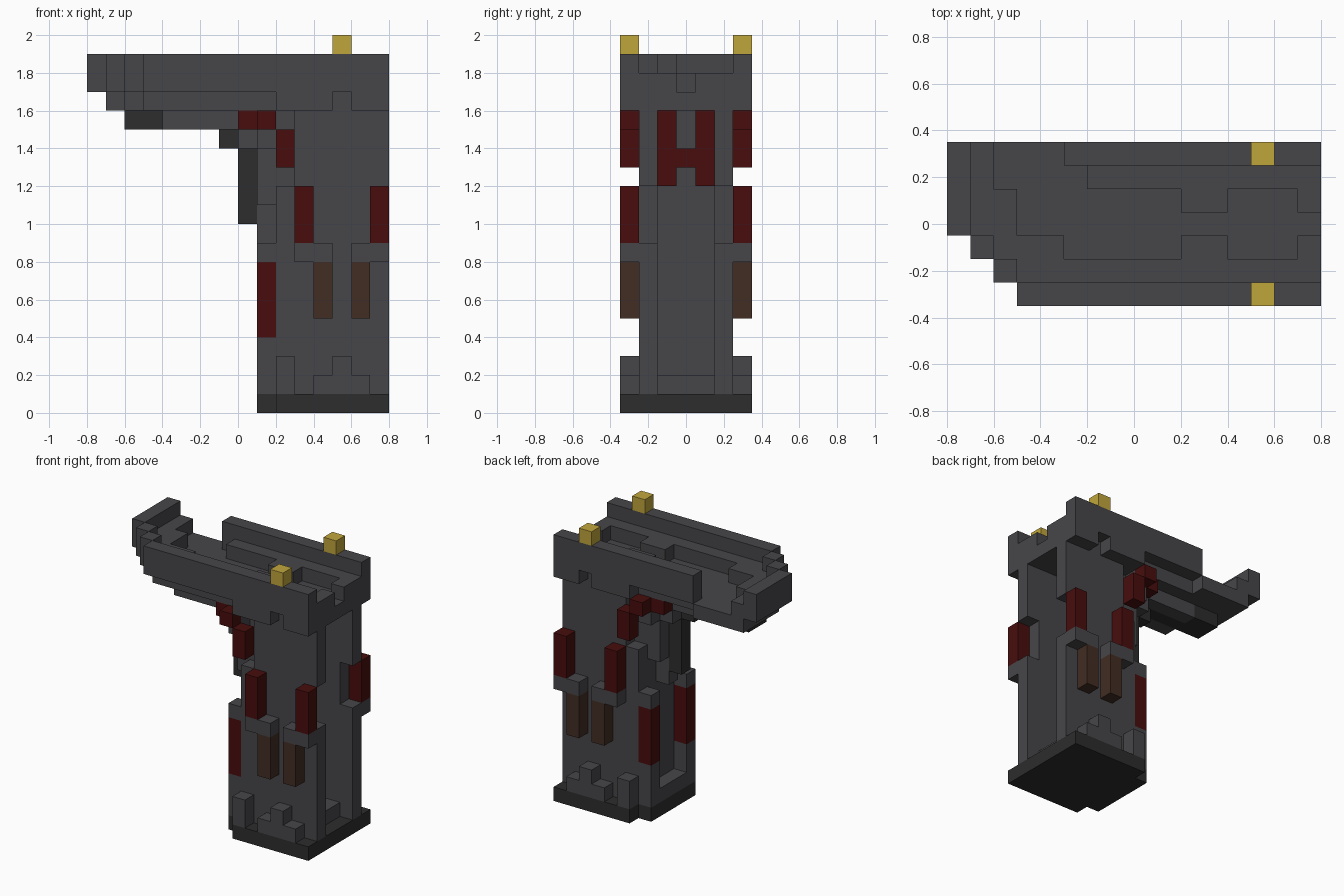
import bpy
import bmesh
from mathutils import Matrix, Vector

if "Cube" in bpy.data.objects:
    bpy.data.objects.remove(bpy.data.objects["Cube"], do_unlink=True)

UNIT = 0.1                            # edge of one block
ORIGIN = Vector((-0.8, -0.35, 0.0))   # corner of the block grid
WIDTH = 7                             # blocks from front to back


def make_material(name, color):
    mat = bpy.data.materials.new(name)
    mat.use_nodes = True
    rgba = (*color, 1.0)
    mat.diffuse_color = rgba
    mat.node_tree.nodes["Principled BSDF"].inputs["Base Color"].default_value = rgba
    return mat


stone = make_material("grey stone", (0.062, 0.061, 0.067))
dark = make_material("dark stone", (0.026, 0.026, 0.026))
red = make_material("deep red", (0.065, 0.004, 0.004))
brown = make_material("brown wood", (0.054, 0.026, 0.017))
gold = make_material("gold", (0.53, 0.38, 0.045))


def add_box(bm, x, y, z):
    """Add a block; each argument is a (start, end) pair in grid units."""
    low = Vector((x[0], y[0], z[0]))
    high = Vector((x[1], y[1], z[1]))
    center = ORIGIN + (low + high) * (UNIT / 2)
    size = (high - low) * UNIT
    matrix = Matrix.Translation(center) @ Matrix.Diagonal((*size, 1.0))
    bmesh.ops.create_cube(bm, size=1.0, matrix=matrix)


def make_part(name, material, boxes, mirror=False):
    """One object made of blocks, optionally repeated on the back side."""
    bm = bmesh.new()
    for x, y, z in boxes:
        add_box(bm, x, y, z)
        if mirror:
            add_box(bm, x, (WIDTH - y[1], WIDTH - y[0]), z)
    mesh = bpy.data.meshes.new(name)
    bm.to_mesh(mesh)
    bm.free()
    mesh.materials.append(material)
    obj = bpy.data.objects.new(name, mesh)
    bpy.context.collection.objects.link(obj)
    return obj


FRONT = (0, 1)      # decoration layer outside the wall
WALL = (1, 2)       # side wall layer
CORE = (2, 5)       # between the two walls
SPINE = (3, 4)      # centre layer

# Base slab with its narrower nose
make_part("base", dark, [
    ((10, 16), (0, 7), (0, 1)),
    ((9, 10), (1, 6), (0, 1)),
])

# Side walls, set back beside the upper red corner posts
make_part("side_walls", stone, [
    ((10, 16), WALL, (1, 9)),
    ((10, 15), WALL, (9, 12)),
    ((11, 16), WALL, (12, 16)),
], mirror=True)

# Wall between the sides and the low step in both recesses
make_part("core_wall", stone, [((10, 11), CORE, (1, 16))])
make_part("recess_step", stone, [
    ((9, 10), CORE, (1, 2)),
    ((11, 15), CORE, (1, 2)),
])

# Narrow posts at the nose of the tower
make_part("nose_posts", stone, [
    ((9, 10), WALL, (1, 4)),
    ((9, 10), WALL, (8, 9)),
], mirror=True)
make_part("nose_post_bands", red, [((9, 10), WALL, (4, 8))], mirror=True)

# Stepped bracket carrying the arm
make_part("bracket", stone, [
    ((9, 10), SPINE, (9, 11)),
    ((9, 10), CORE, (11, 16)),
    ((8, 9), CORE, (14, 16)),
])
make_part("bracket_shoulders", stone, [((9, 10), WALL, (14, 16))], mirror=True)
make_part("bracket_spine", dark, [
    ((8, 9), SPINE, (10, 14)),
    ((7, 8), SPINE, (14, 15)),
])

# Stone footings on both sides
make_part("footings", stone, [
    ((10, 11), FRONT, (1, 3)),
    ((12, 15), FRONT, (1, 2)),
    ((13, 14), FRONT, (2, 3)),
], mirror=True)

# Wooden hangings under stone ledges
make_part("wood_panels", brown, [
    ((x, x + 1), FRONT, (5, 8)) for x in (12, 14)
], mirror=True)
make_part("ledges", stone, [
    ((x, x + 2), FRONT, (8, 9)) for x in (11, 14)
], mirror=True)

# Red trim climbing towards the arm
make_part("red_posts", red, [
    ((x, x + 1), FRONT, (9, 12)) for x in (11, 15)
], mirror=True)
make_part("red_steps", red, [
    ((10, 11), FRONT, (13, 15)),
    ((9, 10), FRONT, (15, 16)),
    ((8, 9), WALL, (15, 16)),
], mirror=True)

# Red emblem frame inside the open recess
make_part("inner_frame_sides", red, [((11, 12), (2, 3), (12, 16))], mirror=True)
make_part("inner_frame_bar", red, [((11, 12), SPINE, (13, 14))])

# Deck of the arm and roof
make_part("deck", stone, [
    ((1, 2), (3, 7), (16, 17)),
    ((2, 3), (2, 7), (16, 17)),
    ((3, 5), (1, 7), (16, 17)),
    ((5, 16), (1, 6), (16, 17)),
])

# Underside of the arm
make_part("keel_sides", stone, [((4, 8), (2, 3), (15, 16))], mirror=True)
make_part("keel", dark, [
    ((2, 4), (3, 5), (15, 16)),
    ((4, 8), SPINE, (15, 16)),
])

# Roof side skirts, notched below the gold finials
make_part("skirts", stone, [
    ((10, 13), FRONT, (16, 17)),
    ((14, 16), FRONT, (16, 17)),
], mirror=True)

# Raised rim: long rails and the stepped tip
RIM = (17, 19)
make_part("rim", stone, [
    ((3, 16), FRONT, RIM),
    ((5, 16), (6, 7), RIM),
    ((2, 3), (1, 2), RIM),
    ((1, 2), (2, 3), RIM),
    ((0, 1), (3, 7), RIM),
])

# Lower lip running inside the rim
LIP = (17, 18)
make_part("tip_lip", stone, [
    ((1, 2), (3, 7), LIP),
    ((2, 3), (2, 5), LIP),
    ((3, 5), (1, 3), LIP),
    ((5, 6), WALL, LIP),
])
make_part("roof_lip", stone, [
    ((6, 16), WALL, LIP),
    ((10, 12), (2, 3), LIP),
    ((15, 16), (2, 3), LIP),
], mirror=True)

# Gold finials on the rails
make_part("finials", gold, [((13, 14), FRONT, (19, 20))], mirror=True)
